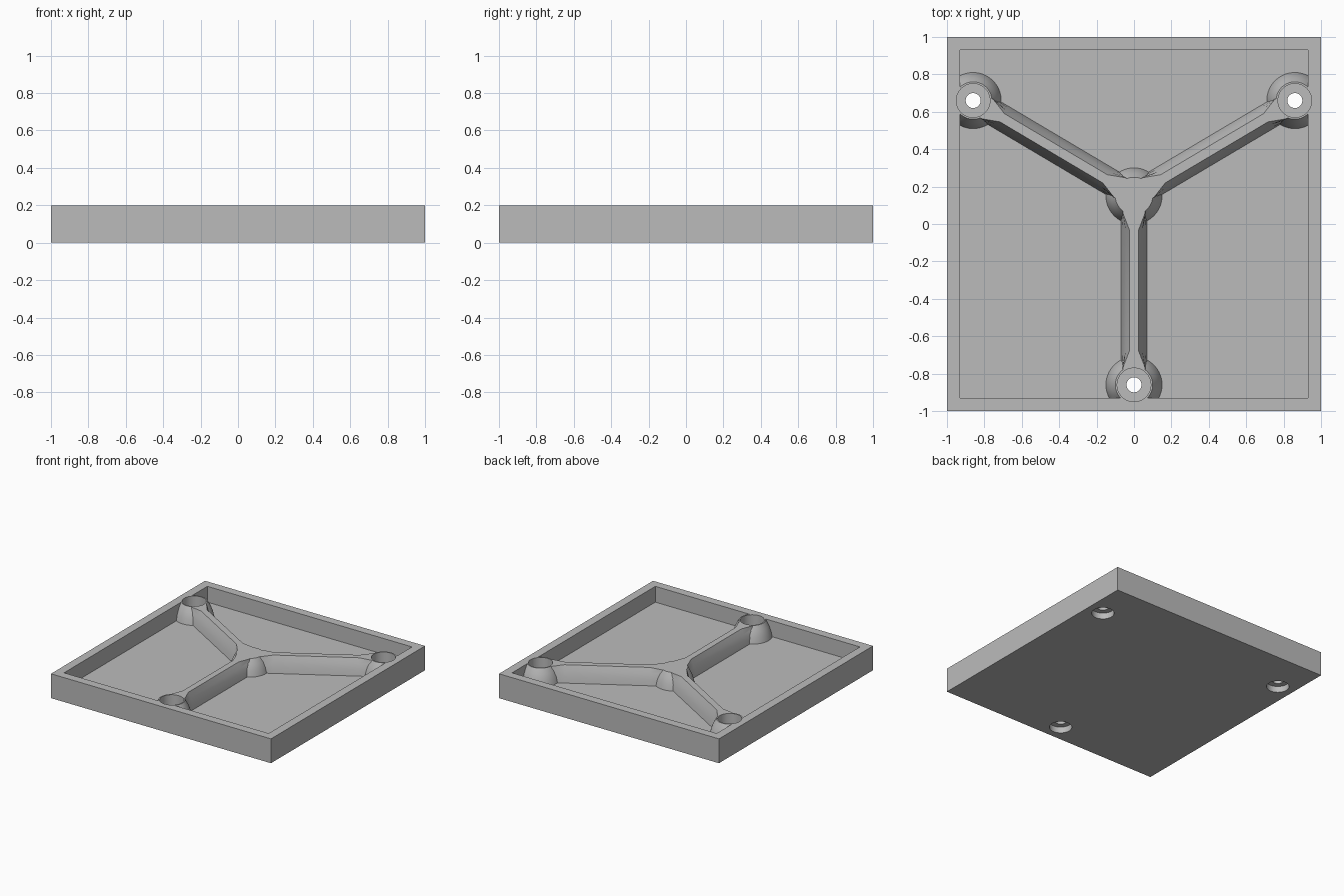
import bpy, bmesh, math
from mathutils import Vector

if "Cube" in bpy.data.objects:
    bpy.data.objects.remove(bpy.data.objects["Cube"])

TOP, FLOOR, WALL = 0.2, 0.07, 0.07
HUB = Vector((0, 0.15))
POSTS = [Vector((0, -0.86)), Vector((0.86, 0.66)), Vector((-0.86, 0.66))]
# Flank profile shared by posts and ribs: height, share of the base flare
FLANK = [(0.03, 1), (FLOOR, 1), (0.115, 0.8), (0.16, 0.45), (TOP, 0), (0.4, 0)]

grey = bpy.data.materials.new("plain grey")
grey.use_nodes = True
grey.diffuse_color = (0.5, 0.5, 0.5, 1)
grey.node_tree.nodes["Principled BSDF"].inputs["Base Color"].default_value = (0.5, 0.5, 0.5, 1)


def finish(name, bm, helper=True):
    bmesh.ops.recalc_face_normals(bm, faces=bm.faces)
    mesh = bpy.data.meshes.new(name)
    bm.to_mesh(mesh)
    bm.free()
    mesh.materials.append(grey)
    obj = bpy.data.objects.new(name, mesh)
    bpy.context.collection.objects.link(obj)
    obj.hide_render = helper
    return obj


def box(name, half, z0, z1, helper=True):
    bm = bmesh.new()
    bmesh.ops.create_cube(bm, size=1)
    for v in bm.verts:
        v.co = (v.co.x * 2 * half, v.co.y * 2 * half, z0 if v.co.z < 0 else z1)
    return finish(name, bm, helper)


def loft(name, loops):
    """Solid through a list of closed point loops of equal length."""
    bm = bmesh.new()
    rings = [[bm.verts.new(p) for p in loop] for loop in loops]
    n = len(rings[0])
    for a, b in zip(rings, rings[1:]):
        for i in range(n):
            j = (i + 1) % n
            bm.faces.new((a[i], a[j], b[j], b[i]))
    bm.faces.new(rings[0])
    bm.faces.new(rings[-1])
    return finish(name, bm)


def turned(name, centre, profile, sides=64):
    angles = [math.tau * (i + 0.5) / sides for i in range(sides)]
    return loft(name, [[(centre.x + r * math.cos(a), centre.y + r * math.sin(a), z)
                        for a in angles] for z, r in profile])


def rib(name, start, end):
    along = (end - start).normalized()
    side = Vector((-along.y, along.x))
    length = (end - start).length
    loops = []
    # Top widens into a gusset near both ends
    for d, top in [(0, 0.06), (0.09, 0.06), (0.18, 0.025)]:
        loops.append((d, top))
    loops += [(length - d, top) for d, top in reversed(loops)]
    sections = []
    for d, top in loops:
        half = [(z, top + (0.07 - top) * k) for z, k in FLANK]
        outline = half + [(z, -w) for z, w in reversed(half)]
        base = start + along * d
        sections.append([(*(base + side * w), z) for z, w in outline])
    return loft(name, sections)


def apply_boolean(target, cutter):
    mod = target.modifiers.new("cut", "BOOLEAN")
    mod.operation, mod.solver, mod.object = "DIFFERENCE", "EXACT", cutter
    bpy.context.view_layer.objects.active = target
    bpy.ops.object.modifier_apply(modifier=mod.name)
    bpy.data.objects.remove(cutter)


# Pocket shape, leaving the ribs, hub and posts standing
pocket = box("pocket_cutter", 1 - WALL, FLOOR, 0.3)
post_profile = [(z, 0.1 + 0.05 * k) for z, k in FLANK]
for i, p in enumerate([HUB] + POSTS):
    apply_boolean(pocket, turned(f"post_{i}", p, post_profile))
for i, p in enumerate(POSTS):
    apply_boolean(pocket, rib(f"rib_{i}", HUB, p))

# Tray with pocket, and stepped screw holes through the posts
tray = box("ribbed_tray", 1, 0, TOP, False)
apply_boolean(tray, pocket)
hole = [(-0.1, 0.085), (0.05, 0.085), (0.05, 0.04), (0.1, 0.04), (0.1, 0.09), (0.3, 0.09)]
for i, p in enumerate(POSTS):
    apply_boolean(tray, turned(f"hole_{i}", p, hole))

bpy.ops.object.select_all(action="DESELECT")
tray.select_set(True)
bpy.context.view_layer.objects.active = tray
bpy.ops.object.shade_smooth_by_angle(angle=math.radians(25))
